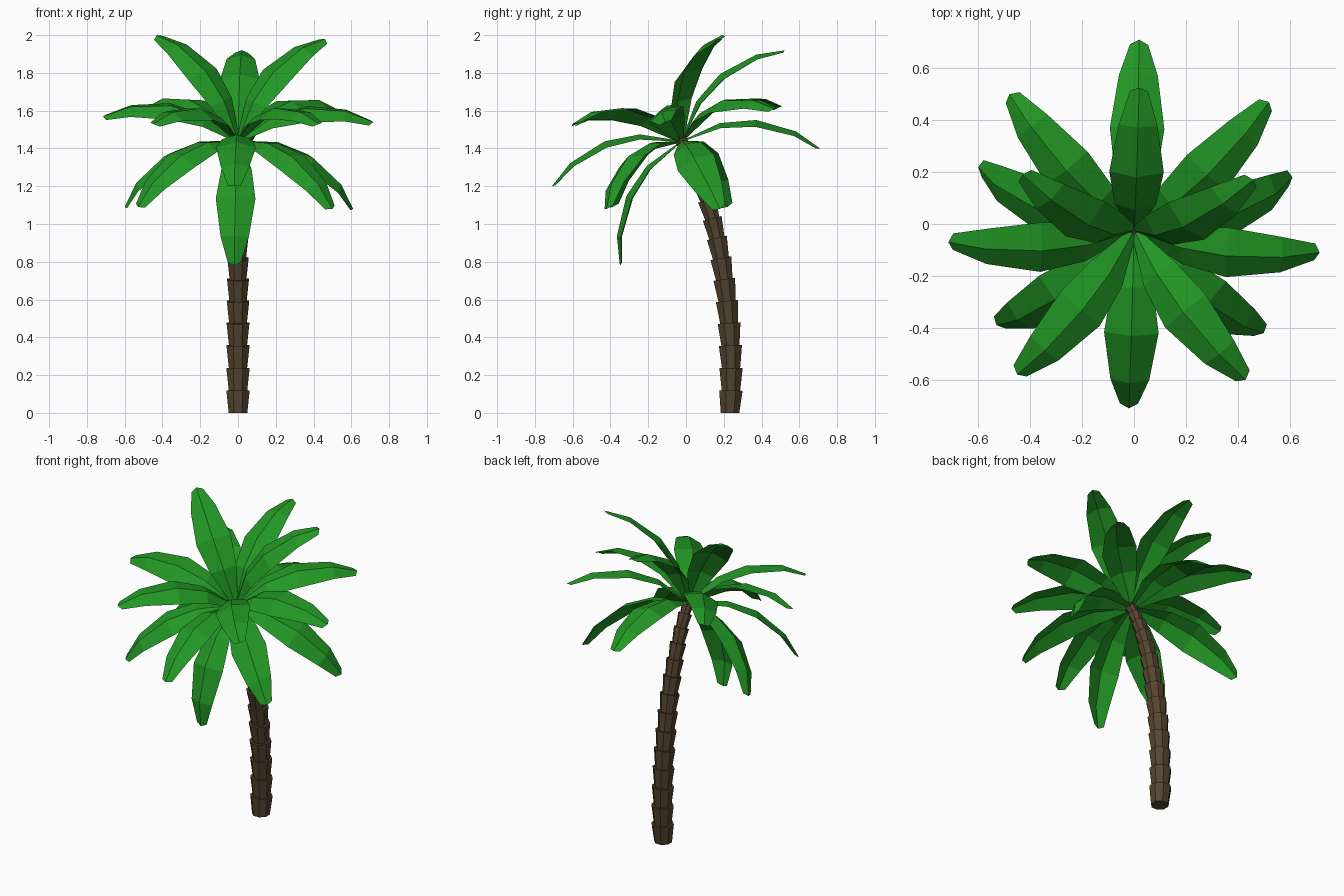
import bpy, math
from mathutils import Vector

if "Cube" in bpy.data.objects:
    bpy.data.objects.remove(bpy.data.objects["Cube"])


def material(name, rgb):
    m = bpy.data.materials.new(name)
    m.diffuse_color = (*rgb, 1)
    m.use_nodes = True
    m.node_tree.nodes["Principled BSDF"].inputs["Base Color"].default_value = m.diffuse_color
    return m


def add_mesh(name, verts, faces, mat):
    me = bpy.data.meshes.new(name)
    me.from_pydata(verts, [], faces)
    me.materials.append(mat)
    ob = bpy.data.objects.new(name, me)
    bpy.context.collection.objects.link(ob)
    return ob


bark = material("bark", (0.09, 0.058, 0.03))
green = material("leaf_green", (0.016, 0.31, 0.018))

# Trunk: stack of flared rings along a curve that leans forward
P = [Vector(p) for p in ((0, .233, 0), (0, .265, .55), (0, .16, 1.15), (0, -.03, 1.45))]
SIDES, RINGS = 8, 14


def curve(t):
    s = 1 - t
    point = s**3 * P[0] + 3*s*s*t * P[1] + 3*s*t*t * P[2] + t**3 * P[3]
    tangent = s*s * (P[1]-P[0]) + 2*s*t * (P[2]-P[1]) + t*t * (P[3]-P[2])
    return point, tangent.normalized()


verts, faces = [], []


def add_loop(t, r):
    c, d = curve(t)
    if t == 0:
        d = Vector((0, 0, 1))
    side = Vector((1, 0, 0))
    other = d.cross(side)
    for k in range(SIDES):
        a = 2 * math.pi * (k + .5) / SIDES
        verts.append(c + r * (math.cos(a) * side + math.sin(a) * other))


for i in range(RINGS):
    size = 1 - .52 * (i / RINGS) ** 2
    add_loop(i / RINGS, .053 * size)
    add_loop((i + 1) / RINGS, .067 * size)
for j in range(2 * RINGS - 1):
    for k in range(SIDES):
        a, b = j * SIDES + k, j * SIDES + (k + 1) % SIDES
        faces.append((a, b, b + SIDES, a + SIDES))
last = len(verts) - SIDES
faces.append(tuple(reversed(range(SIDES))))
faces.append(tuple(range(last, last + SIDES)))
add_mesh("trunk", verts, faces, bark)

# Leaves: arched strips folded along a midrib, fanned around the tilted crown
CROWN = Vector((0, -.025, 1.44))
UP = Vector((0, -.42, .91)).normalized()
# position along the leaf, arch height, half width
STATIONS = [(0, 0, .015), (.27, .105, .08), (.53, .132, .105), (.82, .083, .075), (1, 0, .035)]


def leaf(name, tip):
    chord = Vector(tip) - CROWN
    d = chord.normalized()
    side = d.cross(UP).normalized()
    arch = side.cross(d).normalized()
    mids = [CROWN + u * chord + h * arch for u, h, w in STATIONS]
    v, f = [], []
    for i, (u, h, w) in enumerate(STATIONS):
        along = (mids[min(i + 1, 4)] - mids[max(i - 1, 0)]).normalized()
        normal = side.cross(along)
        back = along * (.015 if i == 4 else 0)
        drop = normal * w * .33
        v += [mids[i] - side * w - drop - back, mids[i], mids[i] + side * w - drop - back]
    for i in range(4):
        for k in range(2):
            a = 3 * i + k
            f.append((a, a + 1, a + 4, a + 3))
    add_mesh(name, v, f, green)


TIPS = {
    "back_low": [(.02, .71, 1.40)],
    "back_high": [(.02, .525, 1.92)],
    "back_side": [(.52, .47, 1.61), (-.48, .50, 1.62)],
    "side_low": [(.61, .18, 1.08), (-.60, .22, 1.09)],
    "side_high": [(.46, .17, 1.98), (-.43, .19, 2.0)],
    "side": [(.715, -.11, 1.54), (-.715, -.07, 1.57)],
    "front_side_low": [(.50, -.42, 1.08), (-.53, -.39, 1.09)],
    "front_side": [(.43, -.60, 1.53), (-.45, -.58, 1.53)],
    "front": [(-.02, -.71, 1.20)],
    "front_low": [(-.02, -.35, .78)],
}
for name, tips in TIPS.items():
    for n, tip in enumerate(tips):
        leaf(f"leaf_{name}_{n + 1}", tip)
